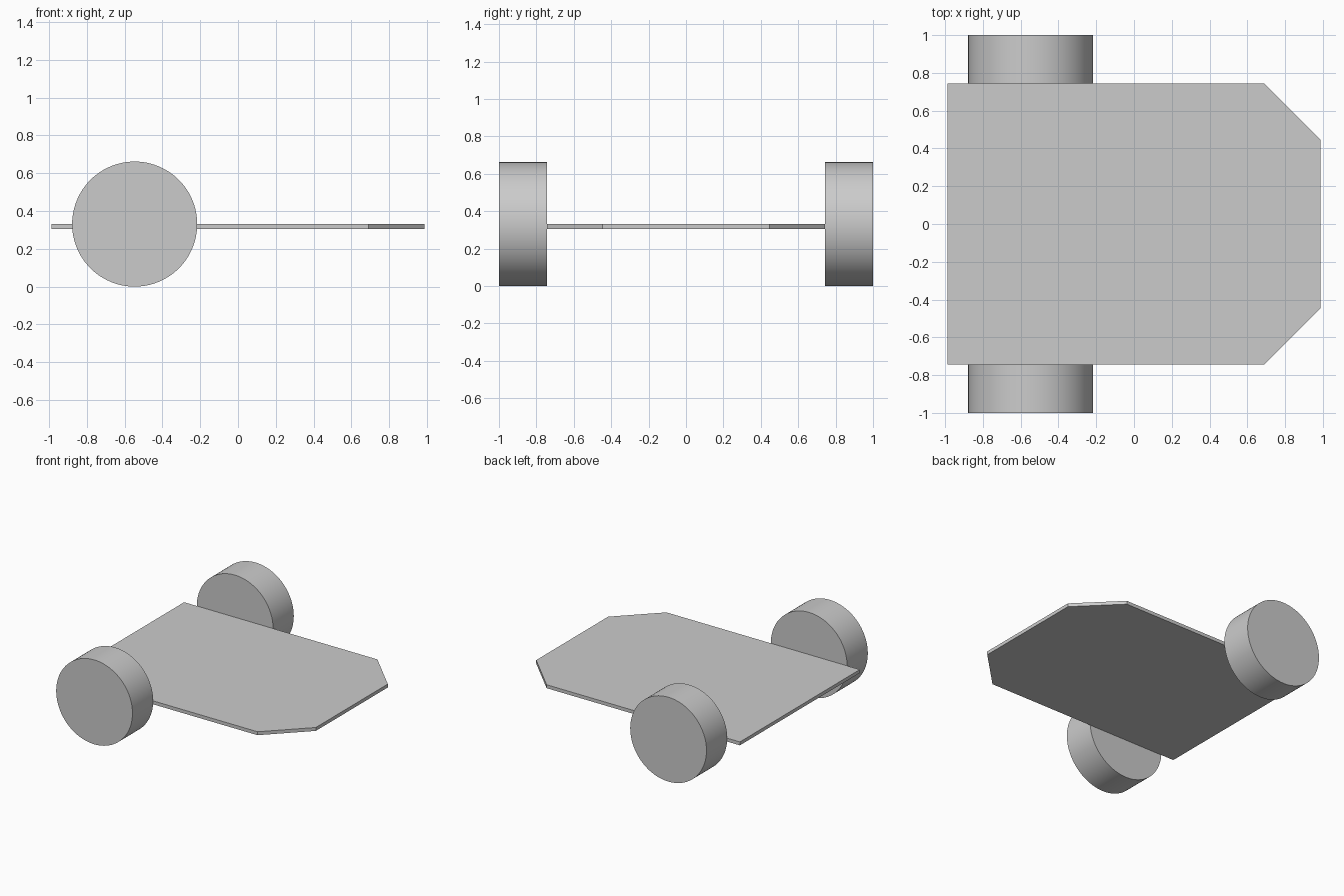
import bpy, bmesh
from math import radians

if "Cube" in bpy.data.objects:
    bpy.data.objects.remove(bpy.data.objects["Cube"])

PLATE_TOP, PLATE_BOTTOM = 0.331, 0.304
WHEEL_R, WHEEL_X = 0.331, -0.547
INNER, OUTER = 0.743, 1.0

# Flat base plate with two clipped front corners
half = [(-0.988, 0.743), (0.69, 0.743), (0.988, 0.446)]
outline = half + [(x, -y) for x, y in reversed(half)]
bm = bmesh.new()
face = bm.faces.new([bm.verts.new((x, y, PLATE_BOTTOM)) for x, y in outline])
top = bmesh.ops.extrude_face_region(bm, geom=[face])["geom"]
bmesh.ops.translate(bm, vec=(0, 0, PLATE_TOP - PLATE_BOTTOM),
                    verts=[v for v in top if isinstance(v, bmesh.types.BMVert)])
bmesh.ops.recalc_face_normals(bm, faces=bm.faces)
mesh = bpy.data.meshes.new("base_plate")
bm.to_mesh(mesh)
bm.free()
bpy.context.collection.objects.link(bpy.data.objects.new("base_plate", mesh))

# Solid drive wheels on both sides
for name, side in (("left_wheel", 1), ("right_wheel", -1)):
    bpy.ops.mesh.primitive_cylinder_add(
        vertices=96, radius=WHEEL_R, depth=OUTER - INNER,
        location=(WHEEL_X, side * (INNER + OUTER) / 2, WHEEL_R),
        rotation=(radians(90), 0, 0))
    bpy.context.object.name = name
    bpy.ops.object.shade_smooth_by_angle(angle=radians(30))
